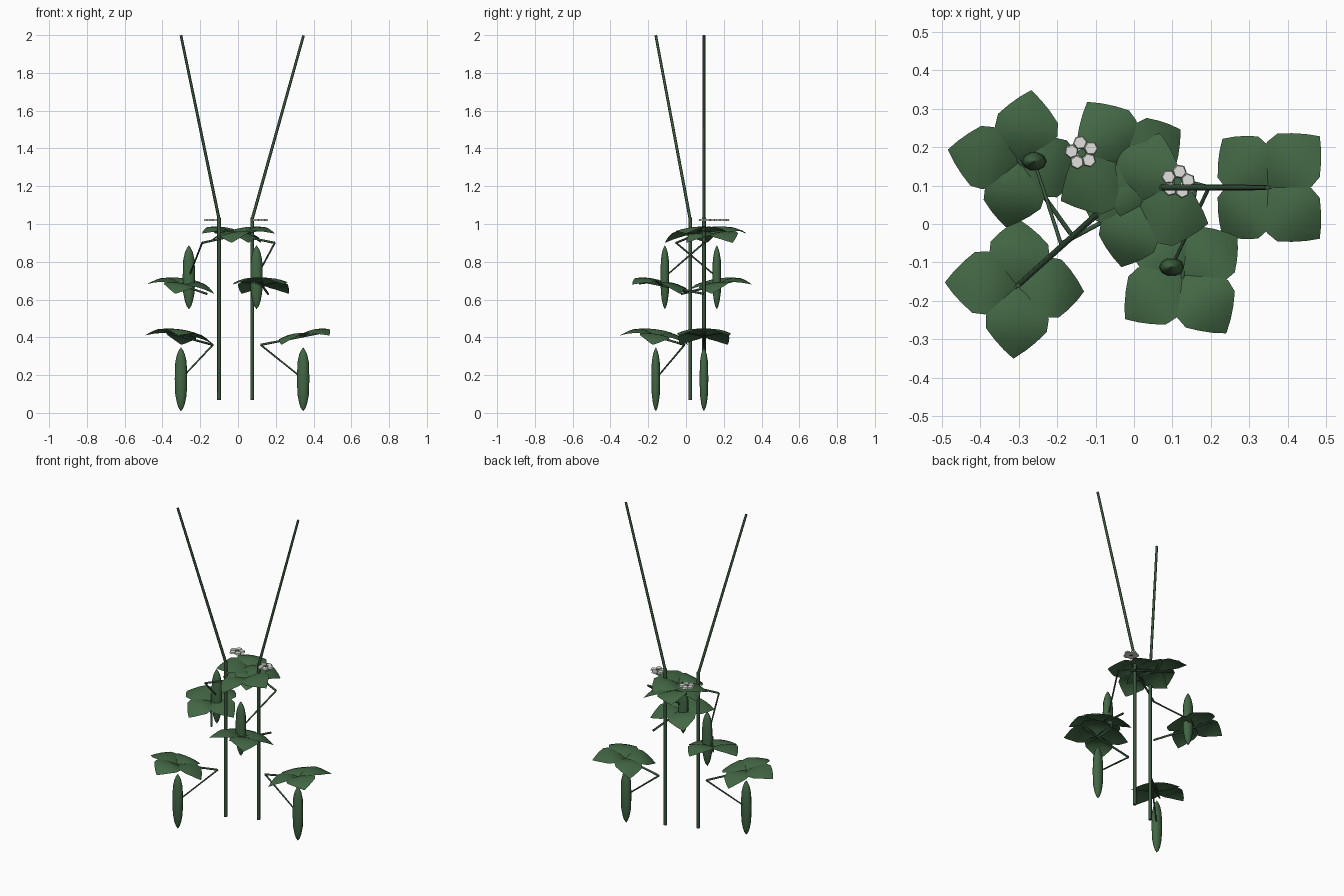
import bpy, bmesh, math
from mathutils import Vector, Matrix

if "Cube" in bpy.data.objects:
    bpy.data.objects.remove(bpy.data.objects["Cube"])


def material(name, rgb):
    m = bpy.data.materials.new(name)
    m.use_nodes = True
    m.diffuse_color = (*rgb, 1)
    m.node_tree.nodes["Principled BSDF"].inputs["Base Color"].default_value = (*rgb, 1)
    return m


GREEN = material("leaf green", (0.055, 0.135, 0.058))
STEM = material("stem green", (0.042, 0.095, 0.048))
WHITE = material("petal white", (0.75, 0.75, 0.72))


def finish(name, bm, mat, smooth=40):
    bmesh.ops.recalc_face_normals(bm, faces=bm.faces)
    mesh = bpy.data.meshes.new(name)
    bm.to_mesh(mesh)
    bm.free()
    mesh.materials.append(mat)
    ob = bpy.data.objects.new(name, mesh)
    bpy.context.collection.objects.link(ob)
    bpy.ops.object.select_all(action="DESELECT")
    ob.select_set(True)
    bpy.context.view_layer.objects.active = ob
    bpy.ops.object.shade_smooth_by_angle(angle=math.radians(smooth))


def rod(name, a, b, r0, r1=None, mat=STEM):
    a, b = Vector(a), Vector(b)
    d = b - a
    place = Matrix.Translation((a + b) / 2) @ d.to_track_quat("Z", "Y").to_matrix().to_4x4()
    bm = bmesh.new()
    bmesh.ops.create_cone(bm, cap_ends=True, segments=8, radius1=r0,
                          radius2=r1 or r0, depth=d.length, matrix=place)
    finish(name, bm, mat, 60)


# Leaf outline: distance along the midrib, half width
LEAF = [(0, 0.01), (0.02, 0.035), (0.05, 0.066), (0.085, 0.083),
        (0.118, 0.08), (0.145, 0.055), (0.168, 0.029), (0.188, 0.001)]


# Arched leaf whose tip and edges droop
def add_leaf(bm, place, size):
    rows = []
    for d, w in LEAF:
        t = d / LEAF[-1][0]
        row = []
        for s in (-1, -0.5, 0, 0.5, 1):
            z = 0.03 * math.sin(math.pi * t) - 0.022 * t * t - 0.008 * s * s * w / 0.083
            row.append(bm.verts.new(place @ (Vector((d, s * w, z)) * size)))
        rows.append(row)
    for r, q in zip(rows, rows[1:]):
        for i in range(4):
            bm.faces.new((r[i], q[i], q[i + 1], r[i + 1]))


# Leaf sprig: a rising stalk with two pairs of leaves
def sprig(name, node, heading):
    pitch = math.atan(0.2)
    frame = (Matrix.Translation(node) @ Matrix.Rotation(math.radians(heading), 4, "Z")
             @ Matrix.Rotation(-pitch, 4, "Y"))
    rod(name + "_stalk", node, frame @ Vector((0.344, 0, 0)), 0.006, 0.005)
    bm = bmesh.new()
    for angle, along, size in ((45, 0.233, 1), (-45, 0.233, 1),
                               (135, 0.235, 0.95), (-135, 0.235, 0.95)):
        place = (frame @ Matrix.Translation((along, 0, 0))
                 @ Matrix.Rotation(math.radians(angle), 4, "Z"))
        add_leaf(bm, place, size)
    finish(name + "_leaves", bm, GREEN)


# Hanging pod: a lathed spindle, flattened from front to back
POD = [(-0.17, 0.001), (-0.155, 0.012), (-0.13, 0.021), (-0.085, 0.03), (0, 0.033),
       (0.09, 0.03), (0.13, 0.021), (0.15, 0.012), (0.166, 0.001)]


def pod(name, node, centre):
    c = Vector(centre)
    rod(name + "_stalk", node, c, 0.005, 0.004)
    bm = bmesh.new()
    n = 10
    rings = [[bm.verts.new(c + Vector((r * math.cos(math.tau * i / n),
                                       0.74 * r * math.sin(math.tau * i / n), z)))
              for i in range(n)] for z, r in POD]
    for a, b in zip(rings, rings[1:]):
        for i in range(n):
            j = (i + 1) % n
            bm.faces.new((a[i], a[j], b[j], b[i]))
    bm.faces.new(rings[0])
    bm.faces.new(rings[-1])
    finish(name, bm, GREEN, 50)


# Flower: five broad flat petals round a green eye
def flower(name, centre, turn):
    c = Vector(centre)
    bm = bmesh.new()
    for i in range(5):
        a = math.tau * i / 5 + math.radians(turn)
        off = Vector((math.cos(a), math.sin(a), 0)) * 0.027
        place = Matrix.Translation(c + off) @ Matrix.Rotation(a, 4, "Z")
        bmesh.ops.create_cone(bm, cap_ends=True, segments=6, radius1=0.019,
                              radius2=0.016, depth=0.01, matrix=place)
    finish(name, bm, WHITE, 20)
    rod(name + "_eye", c - Vector((0, 0, 0.004)), c + Vector((0, 0, 0.004)), 0.011, mat=GREEN)


# Two upright stems with leaning tips
for side, foot, tip in (("right", (-0.10, 0.022), (-0.302, -0.16)),
                        ("left", (0.075, 0.095), (0.347, 0.095))):
    rod(side + "_stem", (*foot, 0.068), (*foot, 1.035), 0.01)
    rod(side + "_leaning_tip", (*foot, 1.025), (*tip, 1.998), 0.008, 0.007)

# Low, middle and high leaf sprigs
low_r, low_l = (-0.133, -0.008, 0.36), (0.12, 0.095, 0.36)
high_r, high_l = (-0.19, -0.052, 0.9), (0.195, 0.095, 0.9)
for name, node, heading in (("low_right", low_r, 222), ("low_left", low_l, 0),
                            ("middle_right", (-0.165, -0.025, 0.63), 125.5),
                            ("middle_left", (0.159, 0.094, 0.63), 262),
                            ("high_right", high_r, 28), ("high_left", high_l, 165)):
    sprig(name, node, heading)

# Pods
for name, node, centre in (("low_right_pod", low_r, (-0.302, -0.16, 0.18)),
                           ("low_left_pod", low_l, (0.345, 0.095, 0.18)),
                           ("high_right_pod", high_r, (-0.26, 0.163, 0.72)),
                           ("high_left_pod", high_l, (0.098, -0.112, 0.72))):
    pod(name, node, centre)

# Flowers
flower("right_flower", (-0.136, 0.185, 1.022), 27)
flower("left_flower", (0.114, 0.11, 1.022), 8)
